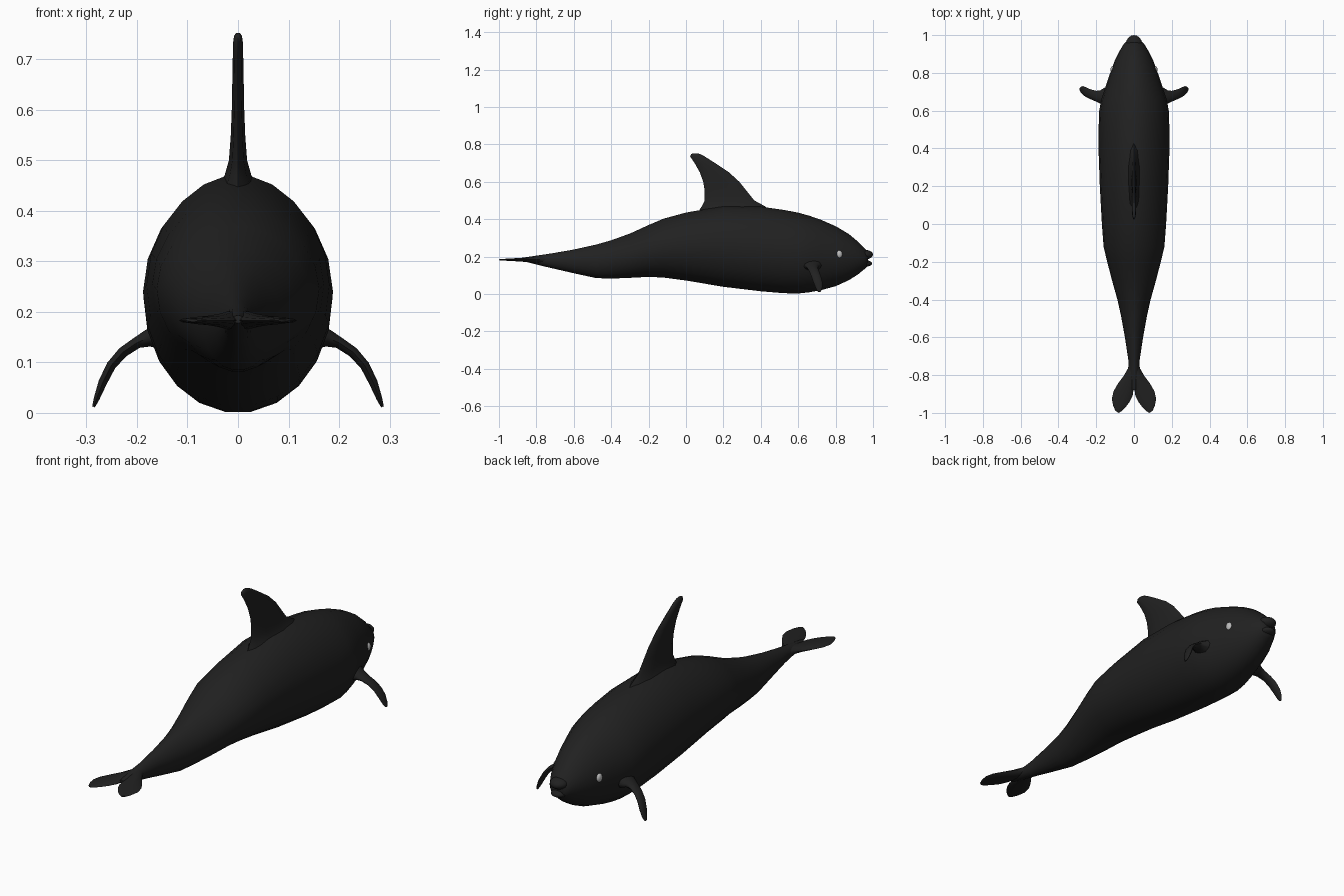
import bpy
import bmesh
import math
from mathutils import Vector

cube = bpy.data.objects.get("Cube")
if cube:
    bpy.data.objects.remove(cube)


def material(name, value):
    mat = bpy.data.materials.new(name)
    mat.use_nodes = True
    colour = (value, value, value, 1)
    mat.diffuse_color = colour
    mat.node_tree.nodes["Principled BSDF"].inputs["Base Color"].default_value = colour
    return mat


black = material("black skin", 0.015)
grey = material("pale eye", 0.5)


def finish(name, bm, mat, angle=60):
    bmesh.ops.recalc_face_normals(bm, faces=bm.faces)
    mesh = bpy.data.meshes.new(name)
    bm.to_mesh(mesh)
    bm.free()
    mesh.materials.append(mat)
    obj = bpy.data.objects.new(name, mesh)
    bpy.context.collection.objects.link(obj)
    bpy.ops.object.select_all(action="DESELECT")
    obj.select_set(True)
    bpy.context.view_layer.objects.active = obj
    bpy.ops.object.shade_smooth_by_angle(angle=math.radians(angle))
    return obj


def loft(name, rings, mat):
    """Skin a closed surface over equal-sized rings of points."""
    bm = bmesh.new()
    loops = [[bm.verts.new(p) for p in ring] for ring in rings]
    for a, b in zip(loops, loops[1:]):
        for i in range(len(a)):
            j = (i + 1) % len(a)
            bm.faces.new((a[i], a[j], b[j], b[i]))
    bm.faces.new(loops[0])
    bm.faces.new(loops[-1])
    return finish(name, bm, mat)


def fin(name, sections, normal_at, side=1, count=10):
    """Loft lens sections given as (leading point, trailing point, half thickness)."""
    rings = []
    for k, (lead, trail, thick) in enumerate(sections):
        lead, trail = Vector(lead), Vector(trail)
        centre, chord = (lead + trail) / 2, (lead - trail) / 2
        ring = []
        for i in range(count):
            a = math.tau * i / count
            p = centre + chord * math.cos(a) + normal_at(k) * thick * math.sin(a)
            ring.append((p.x * side, p.y, p.z))
        rings.append(ring)
    return loft(name, rings, black)


def ellipsoid(name, centre, radii, mat, segments=16):
    bm = bmesh.new()
    bmesh.ops.create_uvsphere(bm, u_segments=segments, v_segments=10, radius=1)
    bmesh.ops.scale(bm, vec=radii, verts=bm.verts)
    bmesh.ops.translate(bm, vec=centre, verts=bm.verts)
    return finish(name, bm, mat)


# Body: y, top, bottom, half width
stations = [
    (-0.88, 0.193, 0.178, 0.012), (-0.8, 0.205, 0.157, 0.028),
    (-0.72, 0.217, 0.138, 0.03), (-0.6, 0.238, 0.11, 0.048),
    (-0.48, 0.265, 0.084, 0.07), (-0.4, 0.288, 0.081, 0.088),
    (-0.3, 0.324, 0.085, 0.116), (-0.2, 0.37, 0.09, 0.142),
    (-0.12, 0.404, 0.086, 0.161), (0, 0.437, 0.07, 0.17),
    (0.2, 0.472, 0.036, 0.181), (0.4, 0.469, 0.012, 0.188),
    (0.52, 0.452, 0.002, 0.187), (0.6, 0.437, 0, 0.184),
    (0.66, 0.42, 0.007, 0.173), (0.72, 0.399, 0.018, 0.153),
    (0.8, 0.364, 0.04, 0.126), (0.87, 0.322, 0.072, 0.1),
    (0.92, 0.28, 0.104, 0.074), (0.955, 0.245, 0.133, 0.053),
    (0.972, 0.222, 0.148, 0.036)]


def body_ring(y, top, bottom, half, count=22):
    ring = []
    for i in range(count):
        a = math.tau * i / count
        s = math.sin(a)
        taper = 1 - 0.12 * max(s, 0) ** 2
        ring.append((half * math.cos(a) * taper, y,
                     (top + bottom) / 2 + (top - bottom) / 2 * s))
    return ring


loft("body", [body_ring(*s) for s in stations], black)

# Lips with a mouth gap between them
ellipsoid("upper_lip", (0, 0.955, 0.21), (0.042, 0.045, 0.026), black)
ellipsoid("lower_lip", (0, 0.95, 0.163), (0.038, 0.046, 0.018), black)

# Back fin: height, rear y, front y, half thickness
back_fin = [
    (0.43, 0.06, 0.46, 0.05), (0.47, 0.085, 0.42, 0.028),
    (0.5, 0.1, 0.365, 0.019), (0.55, 0.1, 0.325, 0.015),
    (0.6, 0.092, 0.285, 0.013), (0.65, 0.074, 0.23, 0.012),
    (0.7, 0.046, 0.155, 0.011), (0.735, 0.022, 0.1, 0.01),
    (0.747, 0.028, 0.078, 0.008), (0.752, 0.038, 0.062, 0.004)]
fin("back_fin", [((0, f, z), (0, r, z), t) for z, r, f, t in back_fin],
    lambda k: Vector((1, 0, 0)))

# Tail flukes: leading x, y, trailing x, y, half thickness
fluke = [
    (0.022, -0.72, -0.01, -0.78, 0.02), (0.032, -0.765, -0.004, -0.83, 0.019),
    (0.055, -0.805, 0.002, -0.87, 0.014), (0.085, -0.845, 0.006, -0.905, 0.01),
    (0.108, -0.885, 0.022, -0.94, 0.008), (0.117, -0.925, 0.042, -0.967, 0.006),
    (0.111, -0.96, 0.062, -0.988, 0.005), (0.098, -0.99, 0.08, -1.0, 0.003)]

# Flippers: centre x, z, leading y, trailing y, half thickness
flipper = [
    (0.15, 0.152, 0.725, 0.615, 0.03), (0.178, 0.148, 0.708, 0.637, 0.018),
    (0.2, 0.139, 0.705, 0.648, 0.012), (0.228, 0.12, 0.712, 0.66, 0.011),
    (0.251, 0.094, 0.722, 0.67, 0.01), (0.268, 0.06, 0.73, 0.682, 0.009),
    (0.28, 0.028, 0.728, 0.695, 0.006), (0.286, 0.012, 0.72, 0.706, 0.003)]


def flipper_normal(k):
    """Across the bend of the flipper path."""
    a, b = flipper[max(k - 1, 0)], flipper[min(k + 1, len(flipper) - 1)]
    return Vector((a[1] - b[1], 0, b[0] - a[0])).normalized()


for side, label in ((1, "left"), (-1, "right")):
    fin(label + "_fluke",
        [((lx, ly, 0.183), (tx, ty, 0.183), t) for lx, ly, tx, ty, t in fluke],
        lambda k: Vector((0, 0, 1)), side)
    fin(label + "_flipper",
        [((x, f, z), (x, r, z), t) for x, z, f, r, t in flipper],
        flipper_normal, side)
    ellipsoid(label + "_eye", (side * 0.113, 0.818, 0.212),
              (0.012, 0.018, 0.021), grey)
